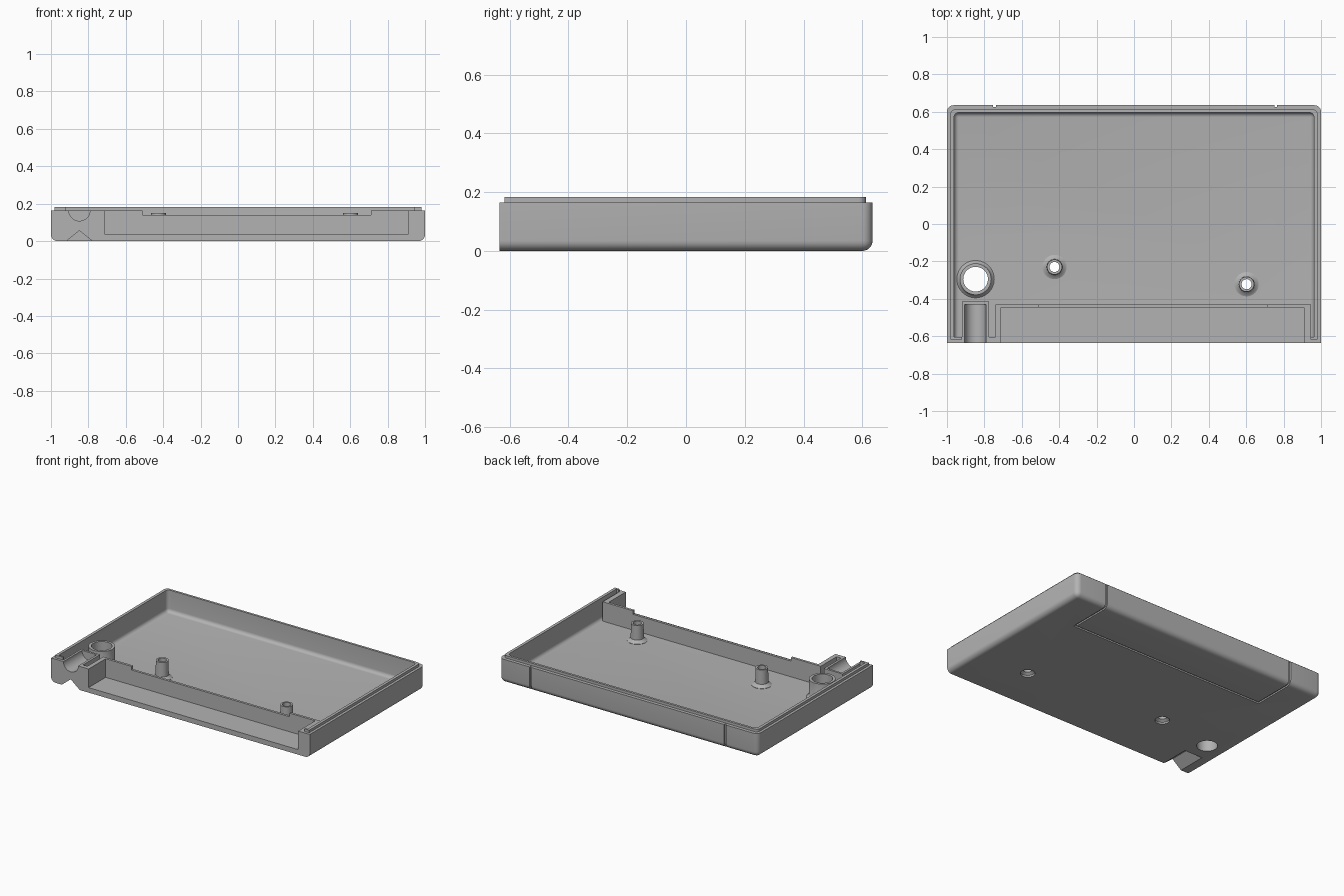
import bpy, bmesh, math
from mathutils import Vector

if "Cube" in bpy.data.objects:
    bpy.data.objects.remove(bpy.data.objects["Cube"])

grey = bpy.data.materials.new("grey plastic")
grey.use_nodes = True
grey.diffuse_color = (0.45, 0.45, 0.45, 1)
grey.node_tree.nodes["Principled BSDF"].inputs["Base Color"].default_value = (0.45, 0.45, 0.45, 1)


def make(name, bm):
    bmesh.ops.recalc_face_normals(bm, faces=bm.faces)
    mesh = bpy.data.meshes.new(name)
    bm.to_mesh(mesh)
    bm.free()
    mesh.materials.append(grey)
    ob = bpy.data.objects.new(name, mesh)
    bpy.context.collection.objects.link(ob)
    return ob


def box(name, lo, hi, radius=0, floor=True):
    """Box with its back corners, and optionally its lower rim, rounded."""
    lo, hi = Vector(lo), Vector(hi)
    bm = bmesh.new()
    bmesh.ops.create_cube(bm, size=1)
    for v in bm.verts:
        v.co = [(lo[i] + hi[i]) / 2 + v.co[i] * (hi[i] - lo[i]) for i in range(3)]
    if radius:
        picked = []
        for e in bm.edges:
            mid = (e.verts[0].co + e.verts[1].co) / 2
            low = abs(mid.z - lo.z) < 1e-4
            back = abs(mid.y - hi.y) < 1e-4
            front = abs(mid.y - lo.y) < 1e-4
            upright = abs(e.verts[0].co.z - e.verts[1].co.z) > 1e-4
            if (upright and back) or (floor and low and not front):
                picked.append(e)
        bmesh.ops.bevel(bm, geom=picked, offset=radius, segments=6, profile=0.5, affect='EDGES')
    return make(name, bm)


def prism(name, outline, axis, start, end):
    """Outline pulled along x or y."""
    bm = bmesh.new()
    place = (lambda a, b: (start, a, b)) if axis == 'x' else (lambda a, b: (a, start, b))
    face = bm.faces.new([bm.verts.new(place(a, b)) for a, b in outline])
    new = bmesh.ops.extrude_face_region(bm, geom=[face])["geom"]
    step = Vector((end - start, 0, 0) if axis == 'x' else (0, end - start, 0))
    bmesh.ops.translate(bm, vec=step, verts=[g for g in new if isinstance(g, bmesh.types.BMVert)])
    return make(name, bm)


def lathe(name, x, y, profile, sides=40):
    """Closed round solid from (radius, height) pairs."""
    bm = bmesh.new()
    rings = []
    for r, z in profile:
        rings.append([bm.verts.new((x + r * math.cos(math.tau * i / sides),
                                    y + r * math.sin(math.tau * i / sides), z)) for i in range(sides)])
    for a, b in zip(rings, rings[1:]):
        for i in range(sides):
            j = (i + 1) % sides
            bm.faces.new((a[i], a[j], b[j], b[i]))
    bm.faces.new(rings[0])
    bm.faces.new(rings[-1])
    return make(name, bm)


def combine(tool, operation):
    tool.hide_render = True
    mod = shell.modifiers.new(operation, 'BOOLEAN')
    mod.operation, mod.solver, mod.object = operation, 'EXACT', tool
    bpy.context.view_layer.objects.active = shell
    bpy.ops.object.modifier_apply(modifier=mod.name)
    bpy.data.objects.remove(tool)


def add(tool):
    combine(tool, 'UNION')


def cut(tool):
    combine(tool, 'DIFFERENCE')


FRONT, BACK, RIM = -0.635, 0.635, 0.165

# Outer tray with a stepped mating lip, then hollowed out
shell = box("cartridge_shell", (-1, FRONT, 0), (1, BACK, RIM), 0.035)
add(box("lip", (-0.982, -0.617, 0.08), (0.982, 0.612, 0.183), 0.025, floor=False))
cut(box("cavity", (-0.962, -0.605, 0.03), (0.962, 0.596, 0.4), 0.025))
cut(box("lip_gap", (-0.92, -0.7, RIM), (0.945, -0.58, 0.3)))

# Connector bay: walled pocket open to the front with a lowered rear wall
add(box("bay_block", (-0.74, -0.62, 0.015), (0.945, -0.43, RIM)))
cut(box("bay_pocket", (-0.71, -0.8, 0.035), (0.91, -0.447, 0.4)))
cut(box("bay_wall_dip", (-0.51, -0.5, 0.14), (0.71, -0.4, 0.4)))

# Corner block with a round cradle on top and a V notch underneath
add(box("corner_block", (-0.92, -0.62, 0.015), (-0.775, -0.415, RIM)))
cradle = [(-0.848 + 0.057 * math.cos(math.tau * i / 40), RIM + 0.057 * math.sin(math.tau * i / 40))
          for i in range(40)]
cut(prism("cradle", cradle, 'y', -0.8, -0.43))
cut(prism("v_notch", [(-0.93, -0.01), (-0.848, 0.056), (-0.766, -0.01)], 'y', -0.8, -0.43))

# Screw posts with flared feet and countersunk holes
for x, y in ((-0.425, -0.23), (0.602, -0.322)):
    add(lathe("post", x, y, [(0.065, 0.015), (0.065, 0.032), (0.056, 0.036),
                             (0.042, 0.05), (0.04, 0.15)]))
    cut(lathe("post_hole", x, y, [(0.046, -0.02), (0.046, 0.012), (0.027, 0.025), (0.027, 0.3)]))

# Large open tube
add(lathe("tube", -0.847, -0.295, [(0.1, 0.015), (0.1, 0.034), (0.09, 0.042), (0.084, 0.055), (0.084, 0.16)]))
cut(lathe("tube_hole", -0.847, -0.295, [(0.066, -0.1), (0.066, 0.3)]))

# Thin groove framing the label area, wrapped from the underside up the back
depth, reach, rad = 0.01, 0.32, 0.025
inner = [(BACK - depth, 0.3)]
for i in range(7):
    t = math.pi / 2 * i / 6
    inner.append((BACK - depth - rad + rad * math.cos(t), depth + rad - rad * math.sin(t)))
inner.append((reach, depth))
wrap = inner + [(reach, -0.1), (BACK + 0.1, -0.1), (BACK + 0.1, 0.3)]
for x in (-0.746, 0.757):
    cut(prism("groove_side", wrap, 'x', x - 0.007, x + 0.007))
cut(box("groove_front", (-0.753, reach, -0.1), (0.764, reach + 0.014, depth)))

# Smooth the rounded faces, keep the crisp edges
bpy.ops.object.select_all(action='DESELECT')
shell.select_set(True)
bpy.context.view_layer.objects.active = shell
bpy.ops.object.shade_smooth_by_angle(angle=math.radians(30))
